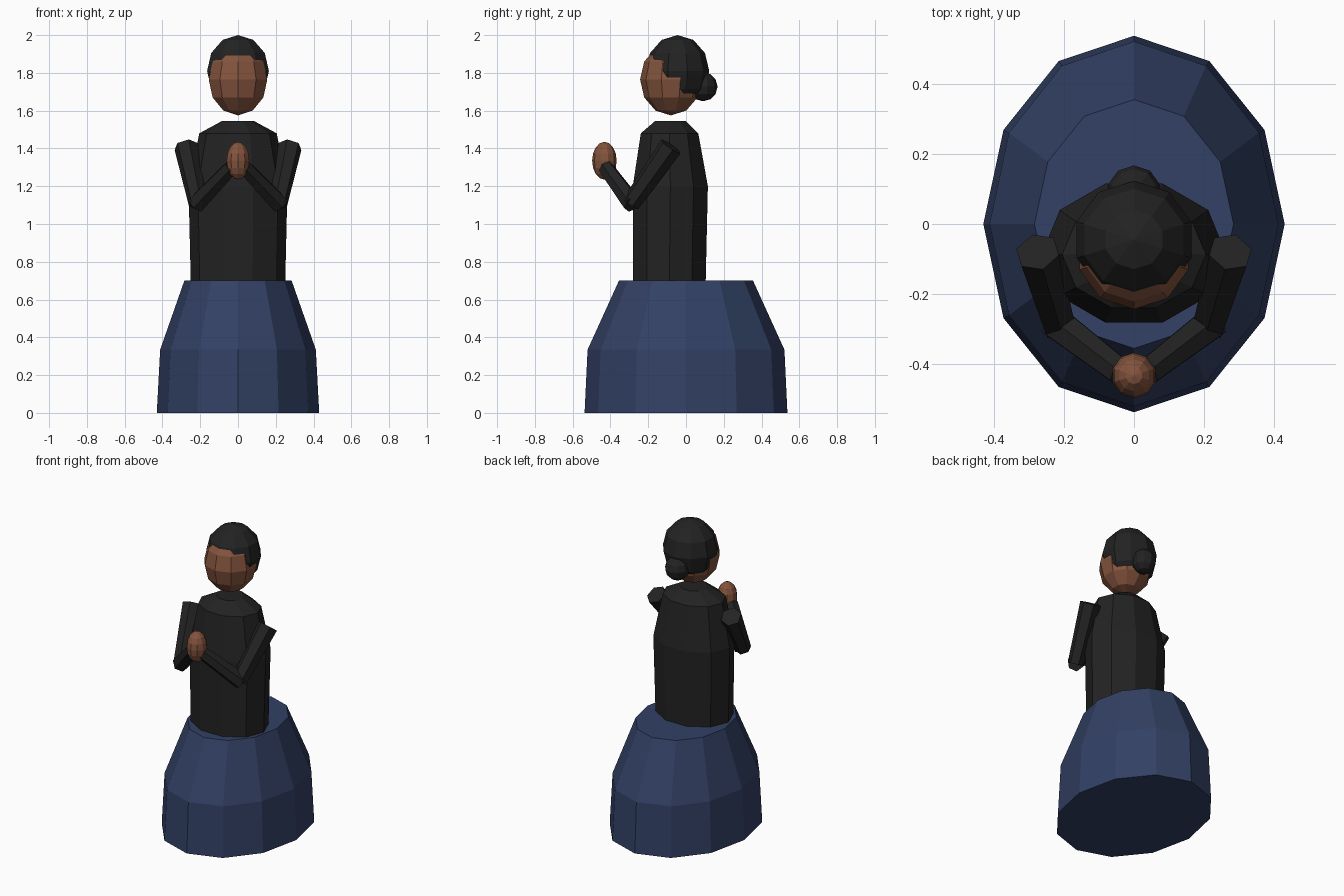
import bpy, bmesh, math
from mathutils import Vector

if "Cube" in bpy.data.objects:
    bpy.data.objects.remove(bpy.data.objects["Cube"])


def material(name, rgb):
    m = bpy.data.materials.new(name)
    m.diffuse_color = (*rgb, 1)
    m.use_nodes = True
    m.node_tree.nodes["Principled BSDF"].inputs["Base Color"].default_value = m.diffuse_color
    return m


BLUE = material("navy_cloth", (0.032, 0.052, 0.128))
BLACK = material("black_cloth", (0.0165, 0.0165, 0.0165))
SKIN = material("brown_skin", (0.23, 0.088, 0.047))


def finish(name, bm, mat):
    bmesh.ops.recalc_face_normals(bm, faces=bm.faces)
    me = bpy.data.meshes.new(name)
    bm.to_mesh(me)
    bm.free()
    me.materials.append(mat)
    ob = bpy.data.objects.new(name, me)
    bpy.context.collection.objects.link(ob)
    return ob


def loft(n, phase, rings):
    """Closed stack of elliptical rings (z, rx, ry, cy)."""
    bm = bmesh.new()
    loops = []
    for z, rx, ry, cy in rings:
        ang = [phase + math.tau * i / n for i in range(n)]
        loops.append([bm.verts.new((rx * math.cos(a), cy + ry * math.sin(a), z)) for a in ang])
    for a, b in zip(loops, loops[1:]):
        for i in range(n):
            j = (i + 1) % n
            bm.faces.new((a[i], a[j], b[j], b[i]))
    bm.faces.new(loops[0][::-1])
    bm.faces.new(loops[-1])
    return bm


def ball(center, radii, n=10, rings=6):
    """Faceted ellipsoid with a vertex pointing to the front."""
    bm = bmesh.new()
    bmesh.ops.create_uvsphere(bm, u_segments=n, v_segments=rings, radius=1)
    # turn so that a vertex column lies on the y axis
    v = max((v for v in bm.verts if abs(v.co.z) < 0.01), key=lambda v: v.co.y)
    turn = math.pi / 2 - math.atan2(v.co.y, v.co.x)
    c, s = math.cos(turn), math.sin(turn)
    for v in bm.verts:
        x, y, z = v.co
        p = (x * c - y * s, x * s + y * c, z)
        v.co = [center[k] + radii[k] * p[k] for k in range(3)]
    return bm


def limb(name, a, b, ra, rb, n=6):
    """Tapered prism from a to b."""
    a, b = Vector(a), Vector(b)
    d = b - a
    bm = bmesh.new()
    bmesh.ops.create_cone(bm, cap_ends=True, segments=n, radius1=ra, radius2=rb, depth=d.length)
    rot = d.to_track_quat('Z', 'Y')
    for v in bm.verts:
        v.co = rot @ v.co + (a + b) / 2
    return finish(name, bm, BLACK)


# skirt
finish("skirt", loft(12, 0, [(0, .43, .537, 0), (.335, .412, .521, 0), (.70, .284, .355, 0)]), BLUE)

# torso
finish("torso", loft(10, 0, [(.69, .25, .202, -.088), (1.2, .262, .209, -.083),
                             (1.48, .205, .16, -.087), (1.545, .085, .085, -.083)]), BLACK)

# head
finish("head", ball((0, -.08, 1.765), (.163, .163, .19)), SKIN)

# hair cap, cut in steps around the face
bm = ball((0, -.045, 1.81), (.172, .168, .19))
for co, no in [((0, 0, 1.86), (0, 0, 1)), ((0, 0, 1.775), (0, 0, 1)), ((0, 0, 1.69), (0, 0, 1)),
               ((0, -.13, 0), (0, 1, 0)), ((0, -.03, 0), (0, 1, 0))]:
    bmesh.ops.bisect_plane(bm, geom=bm.verts[:] + bm.edges[:] + bm.faces[:],
                           plane_co=co, plane_no=no)
bmesh.ops.recalc_face_normals(bm, faces=bm.faces)
cut = []
for f in bm.faces:
    c = f.calc_center_median()
    if c.z < 1.69 or (c.z < 1.775 and c.y < -.03) or (c.z < 1.86 and c.y < -.13):
        cut.append(f)
bmesh.ops.delete(bm, geom=cut, context='FACES')
hair = finish("hair", bm, BLACK)
mod = hair.modifiers.new("thickness", 'SOLIDIFY')
mod.thickness = .02
mod.offset = -1

# hair bun
finish("hair_bun", ball((0, .09, 1.727), (.077, .077, .077)), BLACK)

# arms
for side, s in (("left", 1), ("right", -1)):
    limb(side + "_upper_arm", (s * .275, -.08, 1.41), (s * .212, -.292, 1.108), .064, .05)
    limb(side + "_forearm", (s * .222, -.282, 1.105), (s * .035, -.425, 1.30), .052, .042)

# clasped hands
finish("hands", ball((0, -.432, 1.335), (.063, .065, .1), 10, 8), SKIN)
